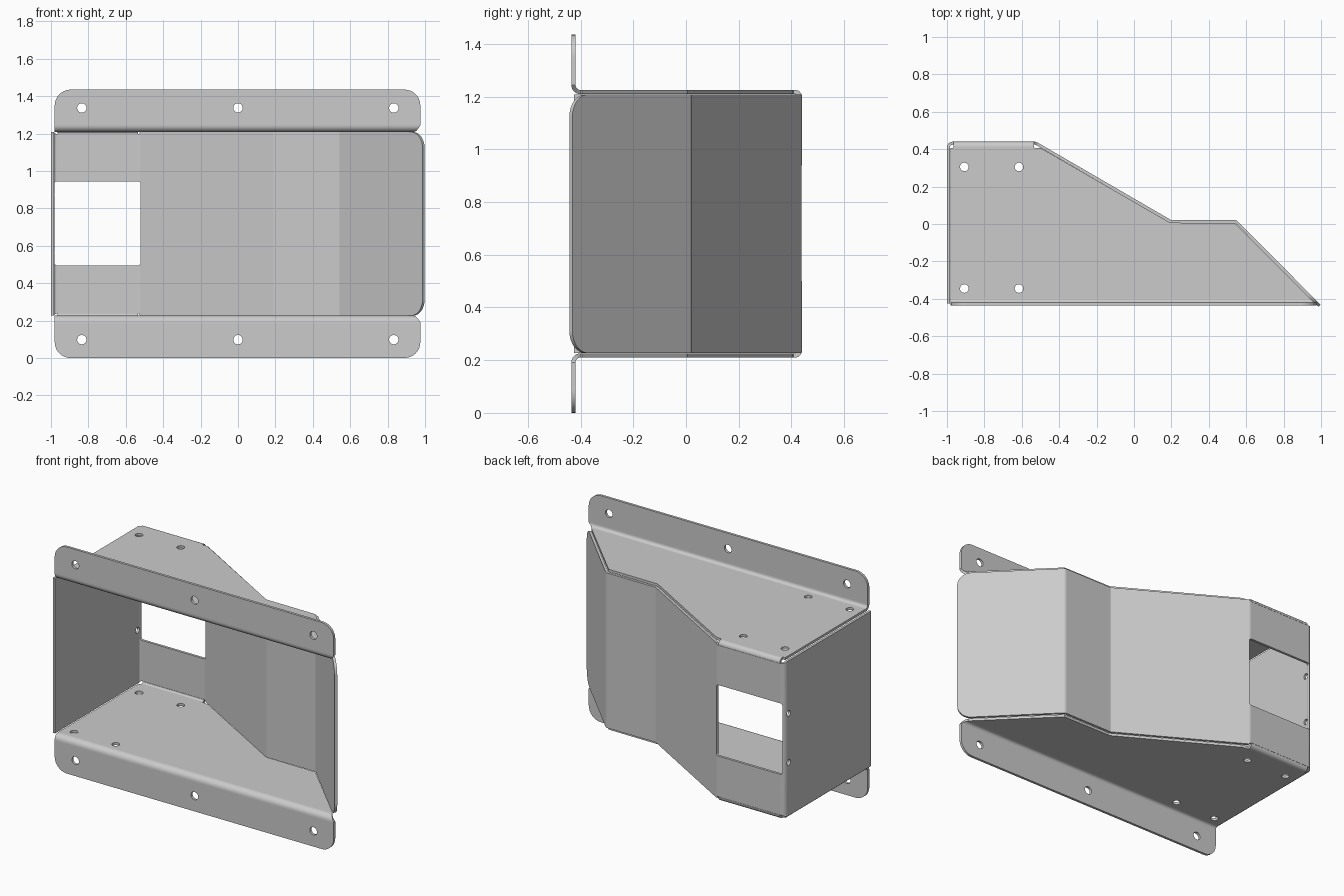
import bpy, bmesh
from math import sin, cos, pi, tan
from mathutils import Vector, Matrix

cube = bpy.data.objects.get("Cube")
if cube:
    bpy.data.objects.remove(cube, do_unlink=True)

THICK = 0.016
HEIGHT = 1.435

steel = bpy.data.materials.new("grey steel")
steel.use_nodes = True
COLOR = (0.6, 0.6, 0.6, 1)
steel.diffuse_color = COLOR
steel.node_tree.nodes["Principled BSDF"].inputs["Base Color"].default_value = COLOR


def fillet(rows, steps=6):
    """A row is (u, v, low, high), or (u, v, radius) for a rounded bend."""
    out = []
    for i, row in enumerate(rows):
        p = Vector(row[:2])
        if len(row) == 4:
            out.append((p, row[2], row[3]))
            continue
        r, last, following = row[2], rows[i - 1], rows[i + 1]
        a = (Vector(last[:2]) - p).normalized()
        b = (Vector(following[:2]) - p).normalized()
        half = a.angle(b) / 2
        centre = p + (a + b).normalized() * r / sin(half)
        start = p + a * r / tan(half) - centre
        turn = pi - 2 * half
        if a.x * b.y - a.y * b.x > 0:
            turn = -turn
        for k in range(steps + 1):
            t = k / steps
            q = start.copy()
            q.rotate(Matrix.Rotation(turn * t, 2))
            low, high = (last[j] + (following[j] - last[j]) * t for j in (2, 3))
            out.append((centre + q, low, high))
    return out


def sheet(name, rows, place):
    """Bent sheet: a thick path whose width runs from low to high."""
    path = fillet(rows)
    bm = bmesh.new()
    rings = []
    for i, (p, lo, hi) in enumerate(path):
        before = (p - path[i - 1][0]).normalized() if i else None
        after = (path[i + 1][0] - p).normalized() if i + 1 < len(path) else before
        before = before or after
        t = (before + after).normalized()
        n = Vector((-t.y, t.x)) * THICK / 2 / t.dot(after)
        rings.append([bm.verts.new(place(q, w)) for q, w in
                      ((p + n, lo), (p + n, hi), (p - n, hi), (p - n, lo))])
    for a, b in zip(rings, rings[1:]):
        for k in range(4):
            j = (k + 1) % 4
            bm.faces.new((a[k], a[j], b[j], b[k]))
    bm.faces.new(reversed(rings[0]))
    bm.faces.new(rings[-1])
    bm.normal_update()
    if bm.calc_volume(signed=True) < 0:
        bmesh.ops.reverse_faces(bm, faces=bm.faces)
    return make(name, bm)


def make(name, bm):
    me = bpy.data.meshes.new(name)
    bm.to_mesh(me)
    bm.free()
    me.materials.append(steel)
    ob = bpy.data.objects.new(name, me)
    bpy.context.collection.objects.link(ob)
    return ob


def drill(bm, pos, radius, axis):
    turn = Vector((0, 0, 1)).rotation_difference(Vector(axis)).to_matrix().to_4x4()
    bmesh.ops.create_cone(bm, cap_ends=True, segments=24, radius1=radius, radius2=radius,
                          depth=0.1, matrix=Matrix.Translation(pos) @ turn)


def finish(ob, *cutter_meshes):
    """Cut the openings, then shade flat panels and smooth bends."""
    bpy.ops.object.select_all(action='DESELECT')
    bpy.context.view_layer.objects.active = ob
    ob.select_set(True)
    for bm in cutter_meshes:
        cutter = make("cutter", bm)
        cutter.hide_render = True
        cut = ob.modifiers.new("openings", 'BOOLEAN')
        cut.object = cutter
        cut.solver = 'EXACT'
        bpy.ops.object.modifier_apply(modifier=cut.name)
        bpy.data.objects.remove(cutter, do_unlink=True)
    bpy.ops.object.shade_smooth_by_angle(angle=pi / 7)
    ob.modifiers.new("flat panels", 'WEIGHTED_NORMAL').keep_sharp = True


# Mounting plates: rounded flange, front bend, tapered plate and back lip
R = 0.085
arc = [i * pi / 16 for i in range(9)]
plate = [(-0.427, HEIGHT - R * (1 - cos(a)),
          -0.98 + R * (1 - sin(a)), 0.975 - R * (1 - sin(a))) for a in arc]
plate += [
    (-0.427, 1.25, -0.98, 0.975),
    (-0.427, 1.217, 0.027),
    (-0.395, 1.217, -0.98, 0.94),
    (0.005, 1.217, -0.98, 0.538),
    (0.007, 1.217, -0.98, 0.193),
    (0.405, 1.217, -0.98, -0.497),
    (0.408, 1.217, -0.965, -0.535),
    (0.432, 1.217, 0.018),
    (0.432, 1.198, -0.965, -0.535),
]
for name, flip in (("top_plate", False), ("bottom_plate", True)):
    def level(z):
        return HEIGHT - z if flip else z
    ob = sheet(name, plate, lambda q, w: (w, q.x, level(q.y)))
    holes = bmesh.new()
    for x in (-0.835, 0, 0.833):
        drill(holes, (x, -0.427, level(1.337)), 0.025, (0, 1, 0))
    for x in (-0.907, -0.615):
        for y in (-0.345, 0.305):
            drill(holes, (x, y, level(1.217)), 0.023, (0, 0, 1))
    finish(ob, holes)

# Folded wall: side panel, back panel, slanted panels with a rounded end
LOW, HIGH = HEIGHT - 1.208, 1.208
LIP = 1.197
wall = [
    (-0.992, -0.425, LOW, HIGH),
    (-0.992, 0.405, LOW, HIGH),
    (-0.992, 0.432, 0.022),
    (-0.965, 0.432, HEIGHT - LIP, LIP),
    (-0.535, 0.432, HEIGHT - LIP, LIP),
    (-0.525, 0.432, 0.02),
    (-0.515, 0.426, LOW, HIGH),
    (0.195, 0.014, 0.02),
    (0.4, 0.014, LOW, HIGH),
    (0.543, 0.014, 0.02),
]
tip, back = Vector((0.992, -0.437)), Vector((-1, 1)).normalized()
for a in reversed(arc):
    p = tip + back * R * (1 - cos(a))
    drop = R * (1 - sin(a))
    wall.append((p.x, p.y, LOW + drop, HIGH - drop))
ob = sheet("folded_wall", wall, lambda q, w: (q.x, q.y, w))

# Window in the back panel
window = bmesh.new()
size = Matrix.Diagonal((0.462, 0.2, 0.45, 1))
bmesh.ops.create_cube(window, size=1, matrix=Matrix.Translation((-0.751, 0.44, 0.72)) @ size)
upright = [e for e in window.edges if abs(e.verts[0].co.y - e.verts[1].co.y) > 0.1]
bmesh.ops.bevel(window, geom=upright, offset=0.015, segments=4, affect='EDGES', profile=0.5)

# Two small holes in the side panel
side_holes = bmesh.new()
for z in (0.565, 0.875):
    drill(side_holes, (-0.992, 0.4, z), 0.018, (1, 0, 0))
finish(ob, window, side_holes)
